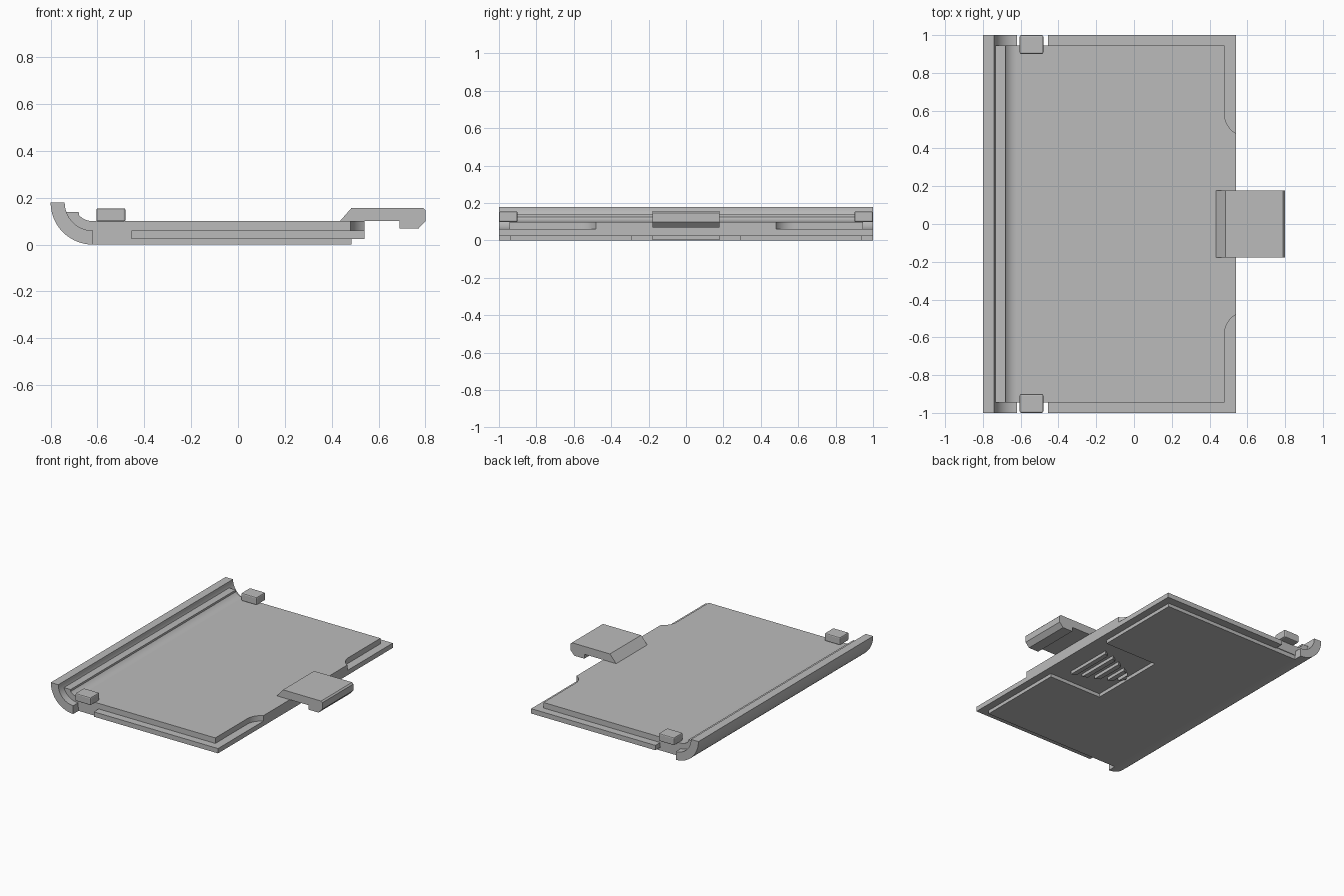
import bpy
import bmesh
from math import sin, cos, radians

cube = bpy.data.objects.get("Cube")
if cube:
    bpy.data.objects.remove(cube, do_unlink=True)

# Single plastic colour
GREY = (0.5, 0.5, 0.5, 1.0)
plastic = bpy.data.materials.new("grey plastic")
plastic.use_nodes = True
plastic.diffuse_color = GREY
plastic.node_tree.nodes["Principled BSDF"].inputs["Base Color"].default_value = GREY


def arc(cx, cy, r, start, end, steps=16):
    angles = [radians(start + (end - start) * i / steps) for i in range(steps + 1)]
    return [(cx + r * cos(a), cy + r * sin(a)) for a in angles]


def prism(name, outline, axis, low, high, bevel=0.0, smooth=False):
    """Extrude an outline: (x, z) points along y, or (x, y) points along z."""
    bm = bmesh.new()

    def place(p, depth):
        return (p[0], depth, p[1]) if axis == "y" else (p[0], p[1], depth)

    face = bm.faces.new([bm.verts.new(place(p, low)) for p in outline])
    moved = bmesh.ops.extrude_face_region(bm, geom=[face])["geom"]
    shift = (0, high - low, 0) if axis == "y" else (0, 0, high - low)
    bmesh.ops.translate(bm, vec=shift,
                        verts=[v for v in moved if isinstance(v, bmesh.types.BMVert)])
    bmesh.ops.recalc_face_normals(bm, faces=bm.faces)
    mesh = bpy.data.meshes.new(name)
    bm.to_mesh(mesh)
    bm.free()
    mesh.materials.append(plastic)
    obj = bpy.data.objects.new(name, mesh)
    bpy.context.collection.objects.link(obj)
    if bevel:
        mod = obj.modifiers.new("soft_edges", "BEVEL")
        mod.width = bevel
        mod.segments = 2
        mod.limit_method = "ANGLE"
    if smooth:
        bpy.ops.object.select_all(action="DESELECT")
        obj.select_set(True)
        bpy.context.view_layer.objects.active = obj
        bpy.ops.object.shade_smooth_by_angle(angle=radians(30))
    return obj


def rect(x0, x1, y0, y1):
    return [(x0, y0), (x1, y0), (x1, y1), (x0, y1)]


HINGE_X, HINGE_Z = -0.62, 0.18      # centre of the curled edge
INNER_Y = 0.945

# Curled outer edge, full width
prism("curled_edge",
      arc(HINGE_X, HINGE_Z, 0.18, 180, 270) + arc(HINGE_X, HINGE_Z, 0.12, 270, 180),
      "y", -1, 1, smooth=True)

# Inner rib that follows the curl
prism("inner_rib",
      [(-0.75, 0.14), (-0.68, 0.14)] + arc(HINGE_X, HINGE_Z, 0.08, 222, 270, 10)
      + [(-0.61, 0.10), (-0.61, 0.03)] + arc(HINGE_X, HINGE_Z, 0.14, 270, 197, 12),
      "y", -INNER_Y, INNER_Y, smooth=True)

# Raised deck with relieved corners beside the clip
corner = arc(0.593, 0.58, 0.113, 180, 242, 10)
half = [(HINGE_X, INNER_Y), (0.48, INNER_Y)] + corner[:-1] + [(0.54, 0.48)]
prism("deck", half + [(x, -y) for x, y in reversed(half)], "z", 0.03, 0.10, smooth=True)

# Flange around the deck
prism("flange", rect(-0.455, 0.54, -1, 1), "z", 0.025, 0.06)

# Outer bottom panel with a thumb recess
half = [(HINGE_X, 0.94), (0.485, 0.94), (0.485, 0.29), (0.06, 0.29)]
prism("bottom_panel", half + [(x, -y) for x, y in reversed(half)], "z", 0, 0.035)

# Arrow-shaped thumb grip made of shrinking ridges
for i, (x, width) in enumerate([(0.40, 0.18), (0.32, 0.16), (0.24, 0.125), (0.16, 0.085)]):
    prism(f"grip_ridge_{i + 1}",
          [(x, -width), (x, width), (x - 0.035, width - 0.02), (x - 0.035, 0.02 - width)],
          "z", 0.002, 0.03)
prism("grip_tip", [(0.10, -0.05), (0.10, 0.05), (0.07, 0)], "z", 0.002, 0.03)

# Hinge tabs overhanging the side notches
for side, y0, y1 in (("right", -1, -0.9), ("left", 0.9, 1)):
    prism(f"tab_{side}", rect(-0.605, -0.48, y0, y1), "z", 0.098, 0.155, bevel=0.008)

# Latch clip with a hooked end
prism("latch_clip",
      [(0.435, 0.10), (0.485, 0.157), (0.79, 0.157), (0.80, 0.147), (0.80, 0.10),
       (0.77, 0.068), (0.69, 0.068), (0.69, 0.10)],
      "y", -0.178, 0.178)
